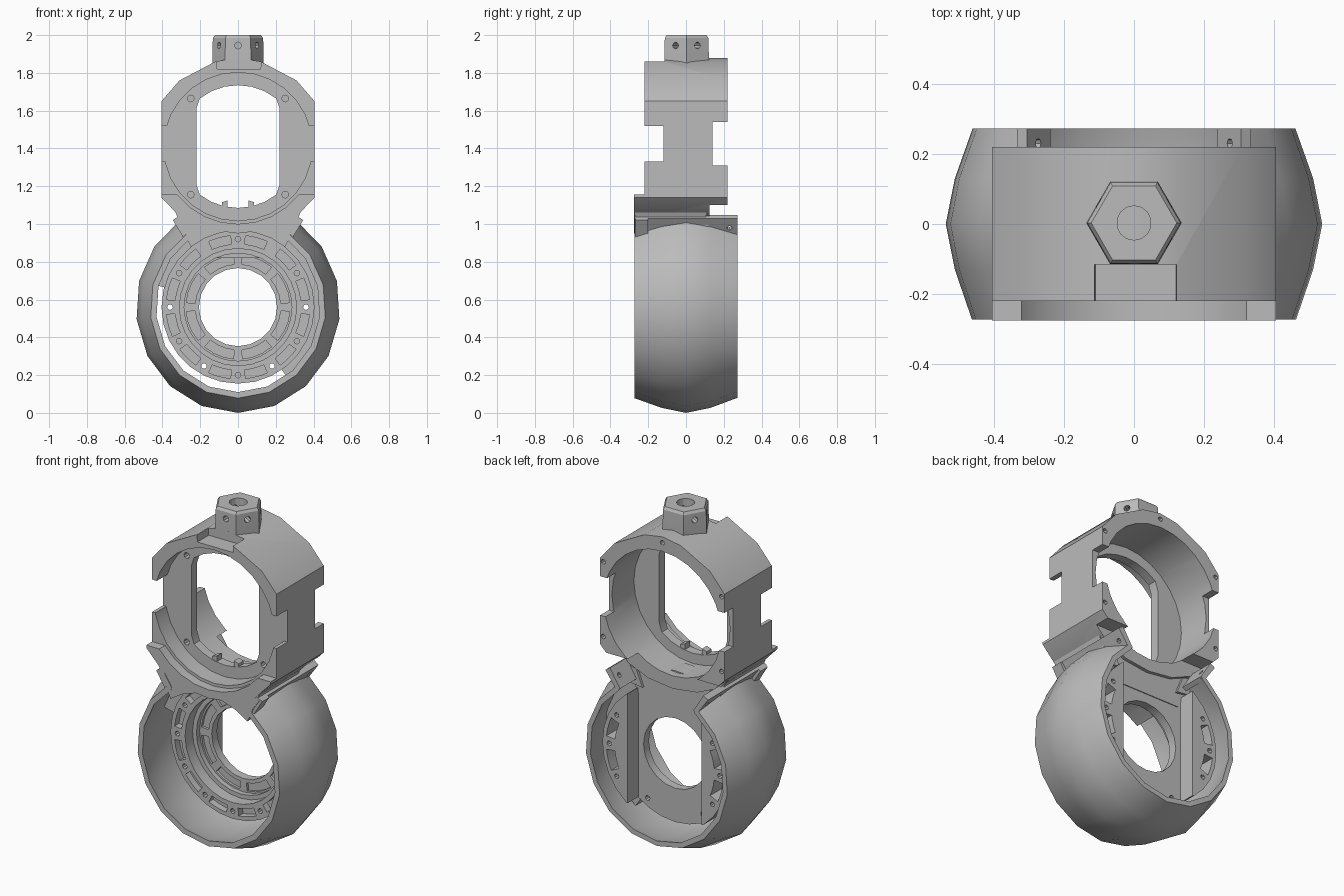
import bpy, bmesh
from math import sin, cos, radians, pi
from mathutils import Matrix, Vector

if "Cube" in bpy.data.objects:
    bpy.data.objects.remove(bpy.data.objects["Cube"])

GREY = (0.5, 0.5, 0.5, 1)
mat = bpy.data.materials.new("plain grey")
mat.use_nodes = True
mat.diffuse_color = GREY
mat.node_tree.nodes["Principled BSDF"].inputs["Base Color"].default_value = GREY

UP, LOW = 1.41, 0.56      # centre heights of the two rings


def finish(name, bm):
    bmesh.ops.recalc_face_normals(bm, faces=bm.faces)
    me = bpy.data.meshes.new(name)
    bm.to_mesh(me)
    bm.free()
    me.materials.append(mat)
    ob = bpy.data.objects.new(name, me)
    bpy.context.collection.objects.link(ob)
    return ob


def prism(name, pts, y0, y1):
    """Extrude an (x, z) outline along y."""
    bm = bmesh.new()
    a, b = ([bm.verts.new((x, y, z)) for x, z in pts] for y in (y0, y1))
    bm.faces.new(a)
    bm.faces.new(b)
    for i in range(len(pts)):
        j = (i + 1) % len(pts)
        bm.faces.new((a[i], a[j], b[j], b[i]))
    return finish(name, bm)


def polar(r, deg, cz):
    return (r * sin(radians(deg)), cz + r * cos(radians(deg)))


def circle(r, cz, n=28, cx=0):
    return [(x + cx, z) for x, z in (polar(r, 360 * i / n, cz) for i in range(n))]


def sector(r0, r1, a0, a1, cz, n=4):
    angles = [a0 + (a1 - a0) * i / n for i in range(n + 1)]
    return [polar(r1, a, cz) for a in angles] + [polar(r0, a, cz) for a in reversed(angles)]


def rect(x0, x1, z0, z1):
    return [(x0, z0), (x1, z0), (x1, z1), (x0, z1)]


def mirrored(half):
    return half + [(-x, z) for x, z in reversed(half) if x]


def rod(r, start, end, n=10):
    """A cutter cylinder between two points."""
    start, end = Vector(start), Vector(end)
    d = end - start
    bm = bmesh.new()
    bmesh.ops.create_cone(bm, cap_ends=True, segments=n, radius1=r, radius2=r, depth=d.length)
    bm.transform(Matrix.Translation((start + end) / 2) @ d.to_track_quat('Z', 'Y').to_matrix().to_4x4())
    return finish("cutter", bm)


def combine(ob, tool):
    m = ob.modifiers.new("cut", 'BOOLEAN')
    m.operation, m.solver, m.object = 'DIFFERENCE', 'EXACT', tool
    bpy.context.view_layer.objects.active = ob
    bpy.ops.object.modifier_apply(modifier=m.name)
    bpy.data.objects.remove(tool)


def cut(ob, pts, y0, y1):
    combine(ob, prism("cutter", pts, y0, y1))


# Upper housing: flat-sided ring with front recess, rear cavity and inner plate
outline = mirrored([(0, 1.88), (.12, 1.86), (.31, 1.76), (.405, 1.65),
                    (.405, 1.14), (.3, 1.03), (.16, .97), (0, .95)])
upper = prism("upper_housing", outline, -.22, .22)
cut(upper, circle(.393, UP), -.3, -.12)
cut(upper, circle(.385, UP), -.065, .3)
slot = [(max(-.22, min(.22, x)), z) for x, z in circle(.325, UP)]
cut(upper, slot, -.2, 0)
cut(upper, rect(-.6, .6, 1.33, 1.52), -.3, -.12)
cut(upper, rect(-.6, .6, .8, 1.1), .125, .3)
for s in (-1, 1):
    cut(upper, [(s * x, z) for x, z in rect(.25, .6, 1.31, 1.54)], .14, .3)
    for a in (45, 135):
        cut(upper, circle(.018, polar(.36, a, UP)[1], 8, s * .25), -.2, -.08)
    for z in (1.19, 1.63):
        cut(upper, circle(.014, z, 8, s * .385), .17, .3)
cut(upper, circle(.014, 1.845, 8), .17, .3)
cut(upper, [(-.11, 1.82), (.12, 1.82), (.125, 1.95), (-.12, 1.95)], -.3, -.115)

# Small stops at the foot of the opening
for s, side in ((-1, "right"), (1, "left")):
    prism(side + "_stop", [(s * .055, 1.07), (s * .085, 1.07), (s * .085, 1.115), (s * .055, 1.125)], -.115, -.07)

# Front lip around the lower half of the upper housing
low_edge = mirrored([(.405, 1.155), (.405, 1.14), (.3, 1.03), (.16, .97), (0, .95)])
lip = prism("front_lip", low_edge, -.275, -.215)
cut(lip, circle(.41, UP), -.3, 0)

# Hexagonal boss on top, with vertical bore and a hole in each face
bm = bmesh.new()
for r, z in ((.136, 1.83), (.136, 1.9), (.133, 1.985), (.122, 2.0)):
    ring = [bm.verts.new((r * cos(i * pi / 3), r * sin(i * pi / 3) + .003, z)) for i in range(6)]
    if z == 1.83:
        bm.faces.new(ring)
    else:
        for i in range(6):
            j = (i + 1) % 6
            bm.faces.new((below[i], below[j], ring[j], ring[i]))
    below = ring
bm.faces.new(ring)
boss = finish("hex_boss", bm)
for i in range(6):
    a = radians(30 + 60 * i)
    d = Vector((cos(a), sin(a), 0))
    c = Vector((0, .003, 1.945))
    combine(boss, rod(.018, c + d * .038, c + d * .2, 8))
combine(boss, rod(.049, (0, .003, 1.87), (0, .003, 2.1), 14))

# Neck joining the two housings
neck = prism("neck", mirrored([(0, .82), (.22, .82), (.28, .94), (.33, 1.06), (0, 1.06)]), -.27, .105)
cut(neck, circle(.405, LOW), -.4, .04)
cut(neck, circle(.42, UP), -.4, .3)
for s in (-1, 1):
    cut(neck, [(s * x, z) for x, z in rect(.15, .6, .9, .98)], -.1, .05)

# Lower drum: stepped front recess, flat back with two raised side lobes
drum = prism("lower_drum", circle(.405, LOW), -.05, .2)
cut(drum, rect(-.24, .24, .1, 1.1), .1, .4)
cut(drum, rect(-.6, .6, 0, .24), .1, .4)
cut(drum, circle(.31, LOW), -.2, .02)
cut(drum, circle(.285, LOW), -.2, .05)
cut(drum, circle(.207, LOW, 20), -.2, .3)
for a in range(0, 360, 30):
    x, z = polar(.36, a, LOW)
    if a not in (30, 330):
        cut(drum, circle(.015, z, 8, x), -.2, .4 if a in (90, 150, 210, 270) else .03)
    if abs(x) > .3:
        cut(drum, circle(.014, z, 8, x), .12, .4)
    cut(drum, sector(.335, .38, a + 6, a + 24, LOW, 3), -.2, -.01)
    if abs(sin(radians(a + 15))) > .8:
        cut(drum, sector(.325, .38, a + 6, a + 24, LOW, 3), .07, .4)
for i in range(8):
    cut(drum, sector(.228, .275, 45 * i + 5, 45 * i + 40, LOW, 3), -.2, .065)

# Web tying the drum to the shell on one side, leaving the other side open
prism("drum_web", sector(.39, .475, -75, 145, LOW, 20), -.03, .08)

# Rounded shell wrapped round the drum, open at the top
section = [(-.273, .482), (-.13, .533), (0, .56), (.13, .533), (.273, .48),
           (.273, .45), (.12, .492), (-.12, .492), (-.273, .45)]
bm = bmesh.new()
loops = []
for i in range(15):
    a = radians(34 + 292 * i / 14)
    loops.append([bm.verts.new((.965 * r * sin(a), y, .56 + r * cos(a))) for y, r in section])
n = len(section)
for p, q in zip(loops, loops[1:]):
    for k in range(n):
        bm.faces.new((p[k], p[(k + 1) % n], q[(k + 1) % n], q[k]))
bm.faces.new(loops[0])
bm.faces.new(loops[-1])
finish("round_shell", bm)

# Bolted end flanges of the shell, plus the short mating tabs above them
for s, side in ((-1, "right"), (1, "left")):
    flange = prism(side + "_flange", sector(.45, .575, s * 32, s * 35.5, LOW, 1), -.273, .273)
    for y in (-.23, .23):
        x, z = polar(.515, s * 33.5, LOW)
        d = Vector((cos(radians(33.5)) * s, 0, -sin(radians(33.5)))) * .1
        c = Vector((x, y, z))
        combine(flange, rod(.014, c - d, c + d, 8))
    prism(side + "_tab", [(s * .24, .94), (s * .29, .93), (s * .345, 1.02), (s * .31, 1.045)], -.268, -.2)
    prism(side + "_gusset", [(s * .2, .9), (s * .28, .91), (s * .32, 1.02), (s * .24, 1.0)], .06, .12)

# Soft shading with crisp edges
for ob in bpy.context.collection.objects:
    if ob.type == 'MESH' and ob.data.materials and ob.data.materials[0] == mat:
        bpy.ops.object.select_all(action='DESELECT')
        ob.select_set(True)
        bpy.context.view_layer.objects.active = ob
        bpy.ops.object.shade_smooth_by_angle(angle=radians(25))
